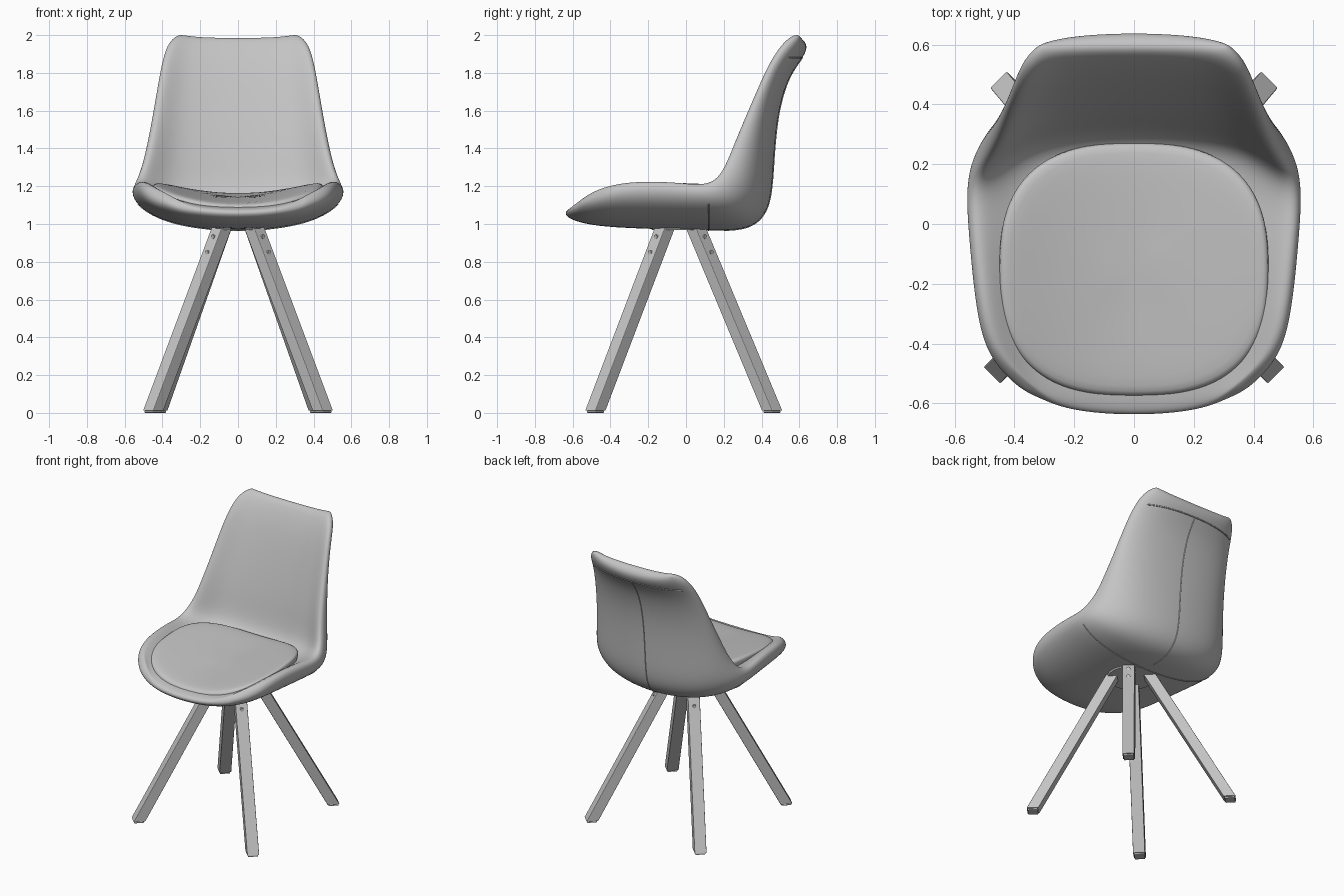
import bpy, bmesh, math
from mathutils import Vector
from mathutils.bvhtree import BVHTree

if "Cube" in bpy.data.objects:
    bpy.data.objects.remove(bpy.data.objects["Cube"])

grey = bpy.data.materials.new("plain_grey")
grey.use_nodes = True
grey.diffuse_color = (0.55, 0.55, 0.55, 1)
grey.node_tree.nodes["Principled BSDF"].inputs["Base Color"].default_value = grey.diffuse_color


def finish(name, bm, smooth=True):
    """Turn a bmesh into a named, coloured object."""
    bmesh.ops.recalc_face_normals(bm, faces=bm.faces[:])
    mesh = bpy.data.meshes.new(name)
    bm.to_mesh(mesh)
    bm.free()
    for p in mesh.polygons:
        p.use_smooth = smooth
    mesh.materials.append(grey)
    obj = bpy.data.objects.new(name, mesh)
    bpy.context.scene.collection.objects.link(obj)
    return obj


def subdivide(obj, levels):
    mod = obj.modifiers.new("Subdivision", "SUBSURF")
    mod.levels = mod.render_levels = levels


# Shell: stations from front lip to top edge,
# each (inner centre y, z), (outer centre y, z), (rim y, z), half width
stations = [
    ((-.645, 1.075), (-.638, 1.03), (-.535, 1.15), .37),
    ((-.57, 1.09), (-.52, .992), (-.43, 1.215), .5),
    ((-.4, 1.1), (-.35, .976), (-.27, 1.25), .54),
    ((-.15, 1.1), (-.1, .968), (-.05, 1.245), .562),
    ((.1, 1.1), (.14, .962), (.07, 1.225), .573),
    ((.265, 1.115), (.345, .962), (.14, 1.25), .563),
    ((.32, 1.2), (.45, 1.07), (.19, 1.33), .525),
    ((.35, 1.36), (.465, 1.28), (.25, 1.47), .487),
    ((.415, 1.6), (.482, 1.57), (.345, 1.67), .447),
    ((.49, 1.83), (.545, 1.79), (.43, 1.86), .414),
    ((.55, 1.95), (.632, 1.89), (.515, 1.98), .38),
    ((.59, 2.0), (.647, 1.955), (.585, 2.013), .32),
]
# Section points: (share of half width, pull from centre towards rim)
inner_pts = [(0, 0), (.35, .05), (.7, .29), (.92, 1)]
outer_pts = [(1, .82), (.95, .5), (.7, .19), (.35, .04), (0, 0)]

bm = bmesh.new()
rows = []
for inner, outer, rim, width in stations:
    row = []
    for centre, pts in ((inner, inner_pts), (outer, outer_pts)):
        for u, pull in pts:
            y, z = Vector(centre).lerp(Vector(rim), pull)
            row.append(bm.verts.new((u * width, y, z)))
    rows.append(row)
for a, b in zip(rows, rows[1:]):
    for j in range(8):
        bm.faces.new((a[j], a[j + 1], b[j + 1], b[j]))
for row in (rows[0], rows[-1]):
    for j in range(3):
        bm.faces.new((row[j], row[j + 1], row[7 - j], row[8 - j]))
    bm.faces.new(row[3:6])
shell = finish("seat_shell", bm)
shell.modifiers.new("Mirror", "MIRROR")
subdivide(shell, 3)

# Cushion: rounded outline in rings, following the dished seat
bm = bmesh.new()
SIDES = 48
rings = [(.95, -.06), (.99, -.03), (1, 0), (.985, .018), (.94, .028), (.75, .032), (.5, .033), (.2, .033)]


def cushion_point(angle, scale, lift):
    c, s = math.cos(angle), math.sin(angle)
    x = math.copysign(abs(c) ** .76, c) * .453 * scale
    y = math.copysign(abs(s) ** .76, s) * .426 * scale
    return (x, y - .152, 1.108 + .42 * x * x + .07 * y + lift)


loops = [[bm.verts.new(cushion_point(math.tau * i / SIDES, s, h)) for i in range(SIDES)]
         for s, h in rings]
for a, b in zip(loops, loops[1:]):
    for i in range(SIDES):
        k = (i + 1) % SIDES
        bm.faces.new((a[i], a[k], b[k], b[i]))
bm.faces.new(loops[-1])
subdivide(finish("seat_cushion", bm), 1)

# Seams: thin cords laid on the outside of the shell
bpy.context.view_layer.update()
tree = BVHTree.FromObject(shell, bpy.context.evaluated_depsgraph_get())


def seam(name, rays):
    """Cord through the points where rays (start, target) meet the shell."""
    hits = [tree.ray_cast(Vector(s), Vector(t) - Vector(s))[0] for s, t in rays]
    hits = [h for h in hits if h]
    curve = bpy.data.curves.new(name, "CURVE")
    curve.dimensions = "3D"
    curve.bevel_depth = .004
    curve.bevel_resolution = 1
    line = curve.splines.new("POLY")
    line.points.add(len(hits) - 1)
    for p, h in zip(line.points, hits):
        p.co = (*h, 1)
    curve.materials.append(grey)
    bpy.context.scene.collection.objects.link(bpy.data.objects.new(name, curve))


steps = [i / 40 for i in range(41)]
seam("back_seam", [((0, 2, 1.3 + .58 * t), (0, 0, 1.3 + .58 * t)) for t in steps])
seam("lower_back_seam", [((0, .2 + 2 * math.cos(a), 1.3 - 2 * math.sin(a)), (0, .2, 1.3))
                         for a in (t * math.pi / 2 for t in steps)])
seam("top_band_seam", [((.7 * t - .35, 2, 1.88), (.7 * t - .35, 0, 1.88)) for t in steps])
seam("under_seam", [((1.06 * t - .53, .12, 0), (1.06 * t - .53, .12, 1)) for t in steps])

# Mounting plate, nearly flush with the underside
bm = bmesh.new()
bmesh.ops.create_cone(bm, cap_ends=True, segments=32, radius1=.15, radius2=.16, depth=.02)
bmesh.ops.translate(bm, verts=bm.verts, vec=(0, -.03, .977))
finish("mounting_plate", bm, False)


def prism(name, low, high, half):
    """Square bar, set diagonally, between two points with level ends."""
    bm = bmesh.new()
    reach = half * math.sqrt(2)
    corners = [Vector((reach, 0, 0)), Vector((0, reach, 0)), Vector((-reach, 0, 0)), Vector((0, -reach, 0))]
    ends = [[bm.verts.new(p + c) for c in corners] for p in (low, high)]
    for k in range(4):
        n = (k + 1) % 4
        bm.faces.new((ends[0][k], ends[0][n], ends[1][n], ends[1][k]))
    for e in ends:
        bm.faces.new(e)
    mod = finish(name, bm, False).modifiers.new("Bevel", "BEVEL")
    mod.width = .004
    mod.segments = 2


# Legs with foot pads and screws
for side, sx in (("left", 1), ("right", -1)):
    for end, sy, foot_x, foot_y, top_y in (("front", -1, .449, -.48, -.11), ("back", 1, .427, .456, .05)):
        foot = Vector((sx * foot_x, foot_y, .012))
        top = Vector((sx * .084, top_y, .985))
        prism(f"{end}_{side}_leg", foot, top, .039)
        prism(f"{end}_{side}_foot_pad", foot - Vector((0, 0, .012)), foot, .033)
        out = Vector((sx, sy, 0)).normalized()
        turn = out.to_track_quat("Z", "Y").to_matrix()
        for n, t in enumerate((.86, .945)):
            bm = bmesh.new()
            bmesh.ops.create_cone(bm, cap_ends=True, segments=12, radius1=.012, radius2=.012, depth=.012)
            bmesh.ops.rotate(bm, verts=bm.verts, matrix=turn)
            bmesh.ops.translate(bm, verts=bm.verts, vec=foot.lerp(top, t) + out * .039)
            finish(f"{end}_{side}_screw_{n + 1}", bm, False)
